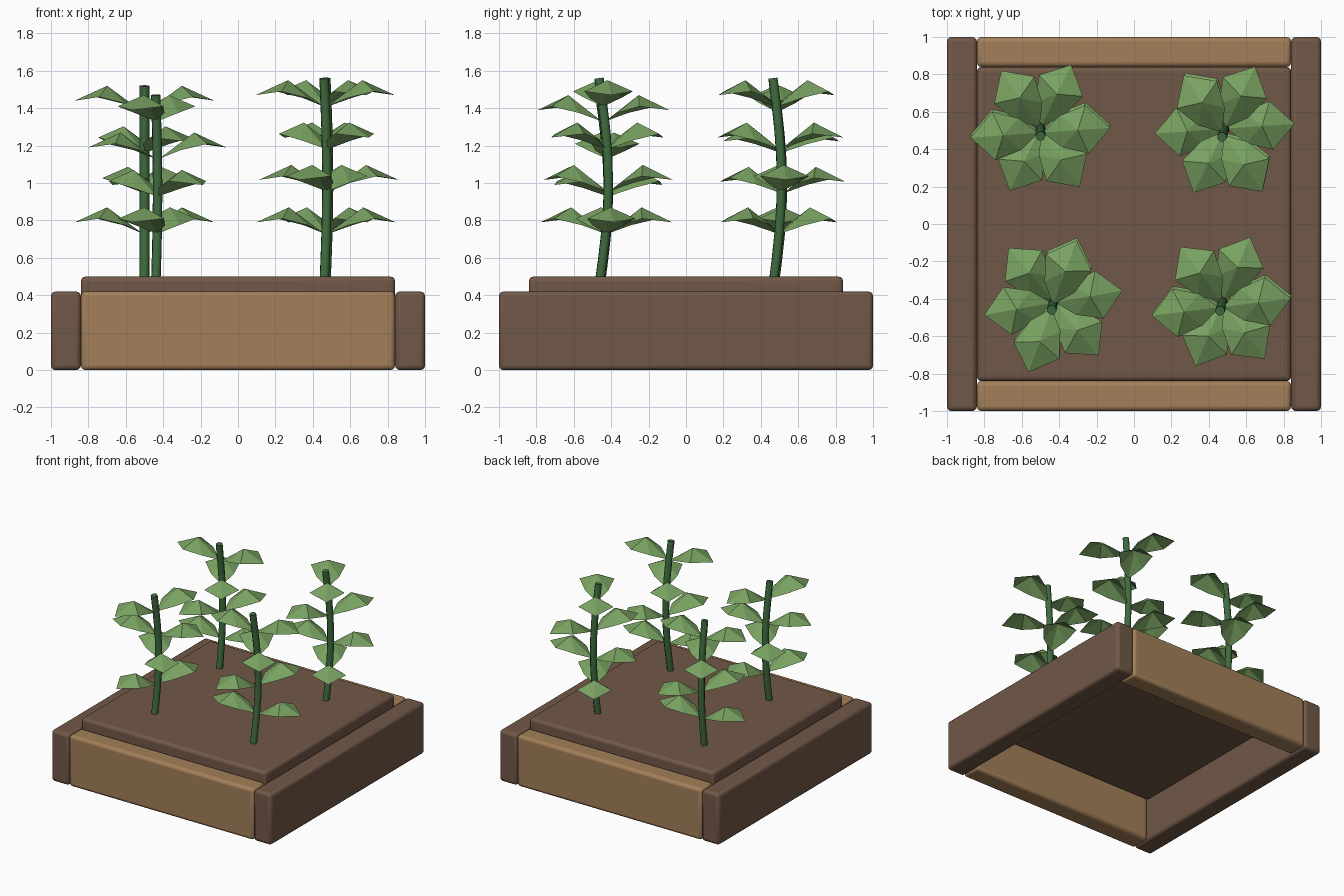
import bpy
import math
from mathutils import Vector, Matrix

old = bpy.data.objects.get("Cube")
if old:
    bpy.data.objects.remove(old, do_unlink=True)


def material(name, rgb):
    m = bpy.data.materials.new(name)
    m.use_nodes = True
    m.diffuse_color = (*rgb, 1)
    m.node_tree.nodes["Principled BSDF"].inputs["Base Color"].default_value = (*rgb, 1)
    return m


BROWN = material("dark_brown", (0.165, 0.098, 0.063))
TAN = material("light_wood", (0.37, 0.215, 0.1))
STEM = material("stem_green", (0.05, 0.15, 0.05))
LEAF = material("leaf_green", (0.19, 0.36, 0.12))


def rounded_box(name, low, high, mat):
    low, high = Vector(low), Vector(high)
    bpy.ops.mesh.primitive_cube_add(size=1, location=(low + high) / 2)
    ob = bpy.context.object
    ob.name = name
    ob.scale = high - low
    bpy.ops.object.transform_apply(location=False, rotation=False, scale=True)
    bpy.ops.object.shade_smooth_by_angle(angle=math.radians(40))
    bevel = ob.modifiers.new("rounded_edges", "BEVEL")
    bevel.width = 0.025
    bevel.segments = 3
    ob.data.materials.append(mat)


# Planter frame and soil slab
IN, TOP = 0.84, 0.42
rounded_box("left_plank", (IN, -1, 0), (1, 1, TOP), BROWN)
rounded_box("right_plank", (-1, -1, 0), (-IN, 1, TOP), BROWN)
rounded_box("front_plank", (-IN, -1, 0), (IN, -IN, TOP), TAN)
rounded_box("back_plank", (-IN, IN, 0), (IN, 1, TOP), TAN)
rounded_box("soil", (-IN, -IN, 0.34), (IN, IN, 0.5), BROWN)

ROOT = 0.45  # stems start just inside the soil


def stem_point(base, height, bow, z):
    # Point at height z on a stem that bows sideways between root and tip
    t = (z - ROOT) / (height - ROOT)
    flat = Vector(base) + Vector(bow) * math.sin(math.pi * t)
    return Vector((flat.x, flat.y, z))


def make_stem(name, base, height, bow):
    curve = bpy.data.curves.new(name, "CURVE")
    curve.dimensions = "3D"
    curve.bevel_depth = 0.026
    curve.bevel_resolution = 2
    curve.use_fill_caps = True
    line = curve.splines.new("POLY")
    steps = 8
    line.points.add(steps)
    for i, p in enumerate(line.points):
        z = ROOT + (height - ROOT) * i / steps
        p.co = (*stem_point(base, height, bow, z), 1)
    curve.materials.append(STEM)
    ob = bpy.data.objects.new(name, curve)
    bpy.context.collection.objects.link(ob)


# Leaf outline around a raised centre, pointing along +x
OUTLINE = [(0.01, 0, 0), (0.11, -0.085, 0.045), (0.25, -0.13, 0.08), (0.375, 0, 0.06),
           (0.25, 0.13, 0.08), (0.11, 0.085, 0.045)]
CENTRE = (0.2, 0, 0.14)


def make_leaves(name, base, height, bow, tiers, phase):
    verts, faces = [], []
    n = len(OUTLINE)
    for i, z in enumerate(tiers):
        origin = stem_point(base, height, bow, z)
        for side in (0, 180):
            turn = Matrix.Rotation(math.radians(phase + 60 * i + side), 3, "Z")
            first = len(verts)
            verts += [origin + turn @ Vector(p) for p in [CENTRE] + OUTLINE]
            faces += [(first, first + 1 + k, first + 1 + (k + 1) % n) for k in range(n)]
    mesh = bpy.data.meshes.new(name)
    mesh.from_pydata(verts, [], faces)
    mesh.materials.append(LEAF)
    ob = bpy.data.objects.new(name, mesh)
    bpy.context.collection.objects.link(ob)


# Four plants: base, height, bow, highest leaf tier, turn of the lowest pair
PLANTS = {
    "back_right": ((-0.5, 0.47), 1.52, (0.0, 0.045), 1.38, 4),
    "back_left": ((0.47, 0.465), 1.56, (0.015, 0.045), 1.41, -56),
    "front_right": ((-0.44, -0.46), 1.47, (0.01, 0.045), 1.33, -110),
    "front_left": ((0.46, -0.465), 1.56, (0.015, 0.05), 1.41, 7),
}
for label, (base, height, bow, last, phase) in PLANTS.items():
    tiers = [0.73 + (last - 0.73) * i / 3 for i in range(4)]
    make_stem(label + "_stem", base, height, bow)
    make_leaves(label + "_leaves", base, height, bow, tiers, phase)
